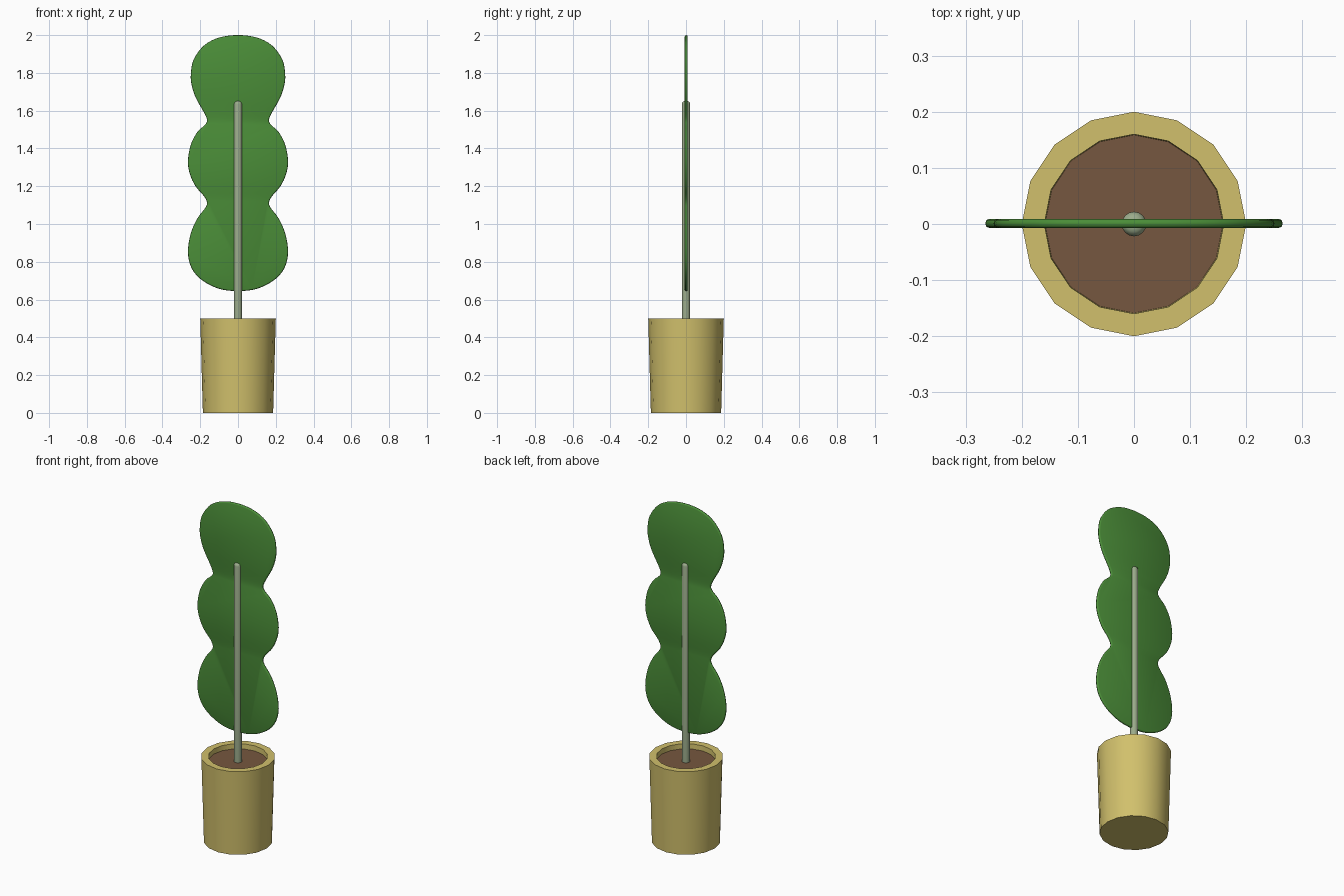
import bpy, bmesh, math
from mathutils import Vector

if "Cube" in bpy.data.objects:
    bpy.data.objects.remove(bpy.data.objects["Cube"])


def material(name, rgb):
    m = bpy.data.materials.new(name)
    m.diffuse_color = (*rgb, 1)
    m.use_nodes = True
    m.node_tree.nodes["Principled BSDF"].inputs["Base Color"].default_value = m.diffuse_color
    return m


CLAY = material("pot yellow", (0.64, 0.53, 0.15))
SOIL = material("soil brown", (0.18, 0.095, 0.05))
BARK = material("pale green stem", (0.33, 0.41, 0.26))
LEAF = material("leaf green", (0.07, 0.27, 0.04))


def finish(bm, name, mat, angle=35):
    bmesh.ops.recalc_face_normals(bm, faces=bm.faces)
    me = bpy.data.meshes.new(name)
    bm.to_mesh(me)
    bm.free()
    me.materials.append(mat)
    ob = bpy.data.objects.new(name, me)
    bpy.context.collection.objects.link(ob)
    bpy.ops.object.select_all(action='DESELECT')
    ob.select_set(True)
    bpy.context.view_layer.objects.active = ob
    bpy.ops.object.shade_smooth_by_angle(angle=math.radians(angle))
    return ob


def bridge(bm, a, b):
    n = len(a)
    for i in range(n):
        j = (i + 1) % n
        bm.faces.new((a[i], a[j], b[j], b[i]))


def turned(name, mat, profile, sides=16):
    """Stack rings of (radius, z) and cap both ends."""
    bm = bmesh.new()
    rings = []
    for r, z in profile:
        rings.append([bm.verts.new((r * math.cos(k * math.tau / sides),
                                    r * math.sin(k * math.tau / sides), z))
                      for k in range(sides)])
    for a, b in zip(rings, rings[1:]):
        bridge(bm, a, b)
    bm.faces.new(rings[0])
    bm.faces.new(rings[-1])
    return finish(bm, name, mat)


# Pot with a thick rim, soil disc and round-topped stem
turned("pot", CLAY, [(0.186, 0), (0.2, 0.5), (0.16, 0.5), (0.158, 0.455)])
turned("soil", SOIL, [(0.158, 0.456), (0.159, 0.47)])
turned("stem", BARK, [(0.022, 0.465), (0.022, 1.635), (0.02, 1.643),
                      (0.014, 1.649), (0.006, 1.651)])

# Three-lobed leaf panel: half outline (x, z), mirrored and smoothed
half = [(0, 0.645), (0.1, 0.657), (0.19, 0.702), (0.245, 0.765), (0.265, 0.85),
        (0.25, 0.95), (0.215, 1.03), (0.175, 1.083), (0.164, 1.112),
        (0.18, 1.147), (0.225, 1.2), (0.255, 1.265), (0.265, 1.333),
        (0.25, 1.42), (0.215, 1.487), (0.175, 1.525), (0.164, 1.55),
        (0.18, 1.59), (0.222, 1.665), (0.244, 1.73), (0.25, 1.79),
        (0.235, 1.87), (0.18, 1.945), (0.1, 1.987), (0, 2.0)]
ctrl = [Vector(p) for p in half + [(-x, z) for x, z in half[-2:0:-1]]]


def smooth_loop(p, steps=4):
    out, n = [], len(p)
    for i in range(n):
        a, b, c, d = p[i - 1], p[i], p[(i + 1) % n], p[(i + 2) % n]
        for s in range(steps):
            t = s / steps
            out.append(0.5 * (2 * b + (c - a) * t + (2 * a - 5 * b + 4 * c - d) * t * t
                              + (3 * b - a - 3 * c + d) * t ** 3))
    return out


outline = smooth_loop(ctrl)
bm = bmesh.new()
rings = []
# Rounded edge: (inset, y) across the thickness
for inset, y in [(0.007, -0.008), (0.002, -0.006), (0, 0), (0.002, 0.006), (0.007, 0.008)]:
    ring = []
    for i, p in enumerate(outline):
        t = (outline[(i + 1) % len(outline)] - outline[i - 1]).normalized()
        q = p + Vector((-t.y, t.x)) * inset
        ring.append(bm.verts.new((q.x, y + 0.001, q.y)))
    rings.append(ring)
for a, b in zip(rings, rings[1:]):
    bridge(bm, a, b)
bm.faces.new(rings[0])
bm.faces.new(rings[-1])
finish(bm, "leaf_panel", LEAF, 50)
